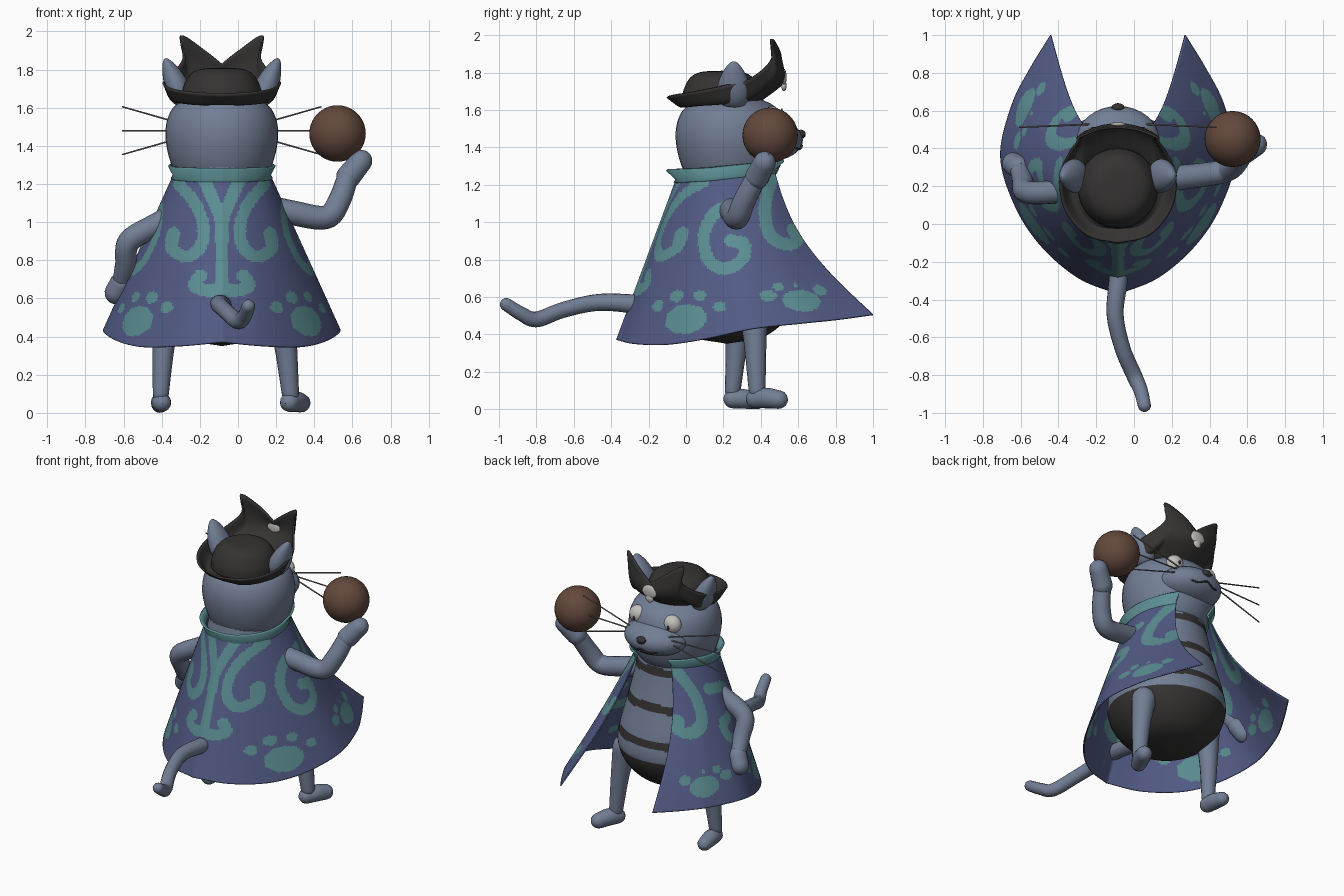
import bpy
import math
from mathutils import Vector, Matrix

if "Cube" in bpy.data.objects:
    bpy.data.objects.remove(bpy.data.objects["Cube"], do_unlink=True)

CX = -0.085  # centre line of the figure


def material(name, r, g, b):
    m = bpy.data.materials.new(name)
    m.use_nodes = True
    m.diffuse_color = (r, g, b, 1)
    m.node_tree.nodes["Principled BSDF"].inputs["Base Color"].default_value = (r, g, b, 1)
    return m


FUR = material("blue grey fur", .17, .21, .30)
DARK = material("charcoal", .035, .033, .032)
BLUE = material("cape blue", .085, .105, .235)
TEAL = material("teal pattern", .105, .27, .29)
BROWN = material("brown ball", .125, .065, .045)
PALE = material("pale grey", .55, .54, .52)
WIRE = material("whisker grey", .19, .18, .17)


def spline(pts, n):
    """Smooth curve through the points, n + 1 samples."""
    p = [Vector(q) for q in pts]
    p = [2 * p[0] - p[1]] + p + [2 * p[-1] - p[-2]]
    out = []
    for i in range(n + 1):
        f = i / n * (len(p) - 3)
        k = min(int(f), len(p) - 4)
        u = f - k
        a, b, c, d = p[k:k + 4]
        out.append(b + ((c - a) * u + (2 * a - 5 * b + 4 * c - d) * u ** 2
                        + (3 * b - a - 3 * c + d) * u ** 3) / 2)
    return out


def add_mesh(name, verts, faces, mats, loc=(0, 0, 0), rule=None):
    me = bpy.data.meshes.new(name)
    me.from_pydata(verts, [], faces)
    for m in mats:
        me.materials.append(m)
    for p in me.polygons:
        p.use_smooth = True
        if rule:
            p.material_index = rule(p.center)
    ob = bpy.data.objects.new(name, me)
    ob.location = loc
    bpy.context.collection.objects.link(ob)
    return ob


def grid_faces(rows, cols, closed=False):
    w = cols if closed else cols - 1
    return [(r * cols + c, r * cols + (c + 1) % cols, (r + 1) * cols + (c + 1) % cols,
             (r + 1) * cols + c) for r in range(rows - 1) for c in range(w)]


def lathe(name, profile, y, mats, n=24, seg=40, rule=None):
    rows = spline(profile, n)
    verts = [(max(r, .001) * math.cos(a), max(r, .001) * math.sin(a), z) for r, z in rows
             for a in (math.tau * s / seg for s in range(seg))]
    faces = grid_faces(len(rows), seg, True)
    faces += [tuple(reversed(range(seg))), tuple(range(n * seg, (n + 1) * seg))]
    return add_mesh(name, verts, faces, mats, (CX, y, 0), rule)


def half_sheet(name, rows, mats, thick, rule=None):
    """Half of a cloth sheet, mirrored on the centre line and thickened."""
    verts = [v for row in rows for v in row]
    ob = add_mesh(name, verts, grid_faces(len(rows), len(rows[0])), mats, (CX, 0, 0), rule)
    ob.modifiers.new("mirror", 'MIRROR').merge_threshold = .002
    s = ob.modifiers.new("thickness", 'SOLIDIFY')
    s.thickness, s.offset = thick, 0
    return ob


def ball(name, loc, radii, mat, turn=0, taper=0, seg=32):
    """Ellipsoid, leaned sideways by turn and narrowed upwards by taper."""
    rings = seg // 2
    verts = []
    for i in range(rings + 1):
        a = math.pi * i / rings
        w, z = max(math.sin(a), .002), -math.cos(a)
        w *= 1 - taper * z
        verts += [(radii[0] * w * math.cos(b), radii[1] * w * math.sin(b), radii[2] * z)
                  for b in (math.tau * s / seg for s in range(seg))]
    rot = Matrix.Rotation(turn, 3, 'Y')
    return add_mesh(name, [rot @ Vector(v) for v in verts],
                    grid_faces(rings + 1, seg, True), [mat], loc)


def tube(name, pts, radii, mat, sides=16, n=24):
    """Limb along a smooth path with rounded ends."""
    path = spline(pts, n)
    rad = [v.x for v in spline([(r, 0, 0) for r in radii], n)]
    d0, d1 = (path[1] - path[0]).normalized(), (path[-1] - path[-2]).normalized()
    caps = [(math.sin(a), math.cos(a)) for a in (.4, .8, 1.2, 1.55)]
    path = ([path[0] - d0 * rad[0] * s for s, c in reversed(caps)] + path
            + [path[-1] + d1 * rad[-1] * s for s, c in caps])
    rad = ([rad[0] * c for s, c in reversed(caps)] + rad + [rad[-1] * c for s, c in caps])
    verts, side = [], d0.orthogonal()
    for i, p in enumerate(path):
        d = (path[min(i + 1, len(path) - 1)] - path[max(i - 1, 0)]).normalized()
        side = (side - d * side.dot(d)).normalized()
        up = d.cross(side)
        verts += [p + (side * math.cos(a) + up * math.sin(a)) * rad[i]
                  for a in (math.tau * s / sides for s in range(sides))]
    return add_mesh(name, verts, grid_faces(len(path), sides, True), [mat])


# Body: pear shape with belly stripes and dark lower part
def body_colour(c):
    stripe = any(abs(c.z - z + .04 * abs(c.x)) < .027 for z in (1.2, .97, .74))
    return 1 if c.z < .62 or (stripe and c.y > -.1) else 0


lathe("body", [(0, .35), (.2, .39), (.32, .49), (.375, .62), (.36, .76), (.31, .95),
               (.27, 1.12), (.235, 1.3)], .22, [FUR, DARK], 110, 48, body_colour)

# Head and face
lathe("head", [(.2, 1.2), (.25, 1.27), (.282, 1.36), (.296, 1.46), (.282, 1.55),
               (.235, 1.62), (.12, 1.67), (0, 1.68)], .24, [FUR])
ball("muzzle", (CX, .44, 1.44), (.22, .185, .115), FUR)
ball("nose", (CX, .615, 1.47), (.035, .025, .025), DARK, seg=16)
tube("mouth", [(CX + x, y, z) for x, y, z in ((-.13, .57, 1.41), (-.06, .605, 1.39), (0, .62, 1.41),
                                             (.06, .605, 1.39), (.13, .57, 1.41))],
     [.006, .006], DARK, 6)
for s, side in ((-1, "right"), (1, "left")):
    ball(side + "_eye", (CX + s * .133, .46, 1.56), (.06, .05, .06), PALE)
    ball(side + "_pupil", (CX + s * .133, .51, 1.55), (.01, .005, .015), DARK, seg=10)
    ball(side + "_ear", (CX + s * .245, .255, 1.735), (.06, .085, .135), FUR, s * .4, .35)
    for i in (-1, 0, 1):
        tube(f"{side}_whisker_{i + 2}", [(CX + s * .1, .53, 1.48 + i * .005),
                                         (CX + s * .52, .512, 1.48 + i * .125)],
             [.005, .004], WIRE, 6, 2)

# Hat: crown, and a brim turned up in two points
lathe("hat_crown", [(.212, 1.64), (.205, 1.7), (.17, 1.77), (.11, 1.803), (0, 1.81)], .19, [DARK])
outer = [(0, -.1, 1.67), (.16, -.06, 1.68), (.27, .06, 1.7), (.305, .2, 1.73), (.28, .33, 1.76),
         (.2, .45, 1.86), (.215, .455, 1.98), (.1, .5, 1.91), (0, .51, 1.83)]
middle = [(0, -.03, 1.62), (.13, -.01, 1.62), (.22, .08, 1.63), (.26, .2, 1.64), (.24, .33, 1.66),
          (.19, .44, 1.74), (.16, .48, 1.77), (.08, .51, 1.76), (0, .52, 1.75)]
inner = [(.2 * math.sin(a), .19 - .2 * math.cos(a), 1.645)
         for a in (math.pi * i / 8 for i in range(9))]
rails = [spline(r, 48) for r in (inner, middle, outer)]
columns = [spline(c, 12) for c in zip(*rails)]
half_sheet("hat_brim", [[c[i] for c in columns] for i in range(13)], [DARK], .012)
ball("hat_badge", (CX, .524, 1.775), (.055, .014, .045), PALE, seg=20)
ball("hat_badge_jaw", (CX, .524, 1.73), (.03, .014, .03), PALE, seg=16)

# Cape pattern: strokes on the back (x, z), strokes on the sides (y, z), and paw marks
back_strokes = [
    [(0, 1.0), (0, .65)],
    [(0, 1.0), (.03, 1.08), (.09, 1.22)],
    [(0, .65), (.08, .64), (.14, .67), (.11, .72)],
    [(.24, 1.22), (.14, 1.1), (.095, .98), (.11, .87), (.18, .82), (.26, .86), (.25, .94)]]
side_strokes = [
    [(.32, 1.1), (.17, 1.06), (.1, .94), (.12, .8), (.21, .75), (.3, .8), (.31, .88), (.24, .9)],
    [(.46, 1.25), (.42, 1.07), (.45, .93), (.53, .88), (.59, .9), (.57, .96)]]
back_dots = [p for s in back_strokes for p in spline(s, 24)]
side_dots = [p for s in side_strokes for p in spline(s, 30)]
paws = [((.44, 0, .48), .135, .08), ((.5, .62, .58), .11, .06)]
paws += [(p, .045, .033) for p in (
    (.28, -.14, .55), (.367, -.05, .605), (.467, .065, .61), (.545, .17, .55),
    (.53, .44, .605), (.52, .5, .66), (.49, .6, .675), (.42, .72, .64))]


def cape_colour(c):
    if c.y < .12 and any((Vector((c.x, c.z)) - p).length < .033 for p in back_dots):
        return 1
    if c.y > .05 and any((Vector((c.y, c.z)) - p).length < .034 for p in side_dots):
        return 1
    return int(any(((c.x - p[0]) ** 2 + (c.y - p[1]) ** 2) / w ** 2 + ((c.z - p[2]) / h) ** 2 < 1
                   for p, w, h in paws))


# Cape: open at the face side, from neck to a hem with two long corners
hem = spline([(0, -.37, .37), (.215, -.28, .35), (.41, -.11, .345), (.545, .1, .375),
              (.62, .36, .43), (.56, .63, .46), (.465, .82, .48), (.355, 1, .505)], 110)
neck = spline([(0, -.05, 1.23), (.1, -.03, 1.23), (.19, .04, 1.235), (.24, .13, 1.24),
               (.25, .22, 1.25), (.235, .31, 1.26), (.19, .4, 1.27), (.13, .47, 1.28)], 110)
rows = []
for j in range(101):
    v = j / 100
    rows.append([a.lerp(b, v) - Vector((0, .1 * math.sin(math.pi * v) * (i / 110) ** 3, 0))
                 for i, (a, b) in enumerate(zip(neck, hem))])
half_sheet("cape", rows, [BLUE, TEAL], .008, cape_colour)

# Collar: flared band on the neck edge
flare = [a + Vector((a.x * .1, (a.y - .21) * .2, .05)) for a in neck]
lower = [a + Vector((a.x * .04, (a.y - .21) * .04, -.02)) for a in neck]
half_sheet("collar", [lower, neck, flare], [TEAL], .014)

# Arms, one raised with a ball and one on the hip
tube("left_arm", [(.08, .23, 1.09), (.28, .25, 1.05), (.46, .275, 1.025), (.53, .31, 1.11),
                  (.58, .38, 1.25)], [.07, .065, .062, .06, .055], FUR)
tube("left_hand", [(.58, .38, 1.24), (.645, .42, 1.32)], [.065, .06], FUR)
ball("held_ball", (.522, .45, 1.465), (.148, .148, .148), BROWN, seg=40)
tube("right_arm", [(-.25, .2, 1.08), (-.42, .17, .99), (-.57, .17, .9), (-.59, .23, .78),
                   (-.61, .3, .68)], [.065, .062, .06, .055, .05], FUR)
tube("right_hand", [(-.61, .3, .68), (-.64, .32, .63)], [.062, .06], FUR)

# Legs and feet
tube("left_leg", [(.22, .36, .55), (.25, .37, .35), (.275, .38, .1)], [.08, .06, .045], FUR)
tube("left_foot", [(.27, .37, .055), (.3, .43, .06), (.33, .495, .052)], [.05, .055, .05], FUR)
tube("right_leg", [(-.37, .28, .55), (-.39, .27, .35), (-.405, .25, .1)], [.08, .058, .042], FUR)
tube("right_foot", [(-.4, .25, .055), (-.405, .31, .055), (-.41, .38, .045)],
     [.05, .052, .045], FUR)

# Tail
tube("tail", [(CX, -.1, .54), (CX, -.3, .565), (-.1, -.48, .57), (-.06, -.66, .53), (0, -.8, .48),
              (.035, -.88, .51), (.055, -.96, .56)], [.055, .05, .045, .042, .042, .038, .035], FUR, 16, 40)
